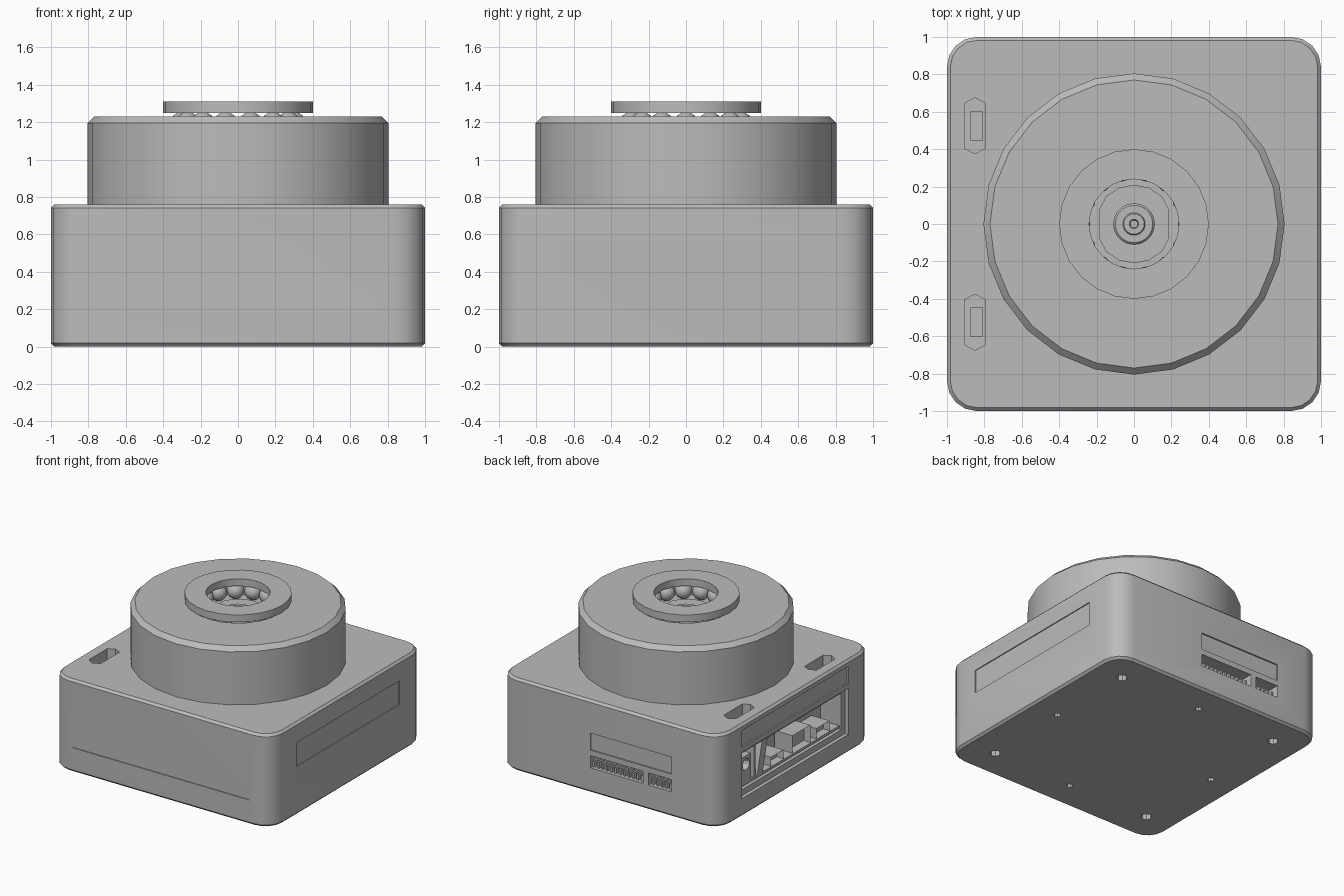
import bpy, bmesh, math
from mathutils import Matrix, Vector

if "Cube" in bpy.data.objects:
    bpy.data.objects.remove(bpy.data.objects["Cube"])

grey = bpy.data.materials.new("plain_grey")
grey.use_nodes = True
grey.diffuse_color = (0.5, 0.5, 0.5, 1)
grey.node_tree.nodes["Principled BSDF"].inputs["Base Color"].default_value = (0.5, 0.5, 0.5, 1)


def finish(name, bm):
    bmesh.ops.recalc_face_normals(bm, faces=bm.faces)
    mesh = bpy.data.meshes.new(name)
    bm.to_mesh(mesh)
    bm.free()
    mesh.materials.append(grey)
    obj = bpy.data.objects.new(name, mesh)
    bpy.context.collection.objects.link(obj)
    return obj


def smooth(obj, angle=30):
    bpy.ops.object.select_all(action='DESELECT')
    obj.select_set(True)
    bpy.context.view_layer.objects.active = obj
    bpy.ops.object.shade_smooth_by_angle(angle=math.radians(angle))


def add_box(bm, lo, hi):
    lo, hi = Vector(lo), Vector(hi)
    m = Matrix.Translation((lo + hi) / 2) @ Matrix.Diagonal((*(hi - lo), 1))
    return bmesh.ops.create_cube(bm, size=1, matrix=m)["verts"]


def box(name, lo, hi):
    bm = bmesh.new()
    add_box(bm, lo, hi)
    return finish(name, bm)


def prism(name, points, z0, z1):
    bm = bmesh.new()
    face = bm.faces.new([bm.verts.new((x, y, z0)) for x, y in points])
    top = bmesh.ops.extrude_face_region(bm, geom=[face])["geom"]
    bmesh.ops.translate(bm, verts=[v for v in top if isinstance(v, bmesh.types.BMVert)],
                        vec=(0, 0, z1 - z0))
    return finish(name, bm)


def circle(cx, cy, r, n):
    return [(cx + r * math.cos(2 * math.pi * i / n), cy + r * math.sin(2 * math.pi * i / n))
            for i in range(n)]


def lathe(name, profile, segs):
    """Turn a closed (radius, height) profile about the z axis."""
    bm = bmesh.new()
    rings = []
    for i in range(segs):
        a = 2 * math.pi * i / segs
        rings.append([bm.verts.new((r * math.cos(a), r * math.sin(a), z)) for r, z in profile])
    n = len(profile)
    for i in range(segs):
        p, q = rings[i], rings[(i + 1) % segs]
        for j in range(n):
            k = (j + 1) % n
            if profile[j][0] or profile[k][0]:
                bm.faces.new((p[j], q[j], q[k], p[k]))
    bmesh.ops.remove_doubles(bm, verts=bm.verts, dist=1e-5)
    obj = finish(name, bm)
    smooth(obj)
    return obj


def cut(target, cutter):
    cutter.hide_render = True
    mod = target.modifiers.new("cut", 'BOOLEAN')
    mod.operation, mod.solver, mod.object = 'DIFFERENCE', 'EXACT', cutter
    bpy.context.view_layer.objects.active = target
    bpy.ops.object.modifier_apply(modifier=mod.name)
    bpy.data.objects.remove(cutter)


# Housing: rounded square block with chamfered rims
bm = bmesh.new()
add_box(bm, (-1, -1, 0), (1, 1, 0.76))
bmesh.ops.bevel(bm, geom=[e for e in bm.edges if abs(e.verts[0].co.z - e.verts[1].co.z) > 0.1],
                offset=0.16, segments=4, profile=0.5, affect='EDGES')
bmesh.ops.bevel(bm, geom=[e for e in bm.edges if abs(e.verts[0].co.z - e.verts[1].co.z) < 0.01],
                offset=0.018, segments=1, affect='EDGES')
housing = finish("housing", bm)

# Shallow label panels and the front seam
cut(housing, box("right_panel_cut", (0.992, -0.67, 0.40), (1.1, 0.67, 0.595)))
cut(housing, box("front_seam_cut", (-0.8, -1.1, 0.2), (0.8, -0.992, 0.206)))
cut(housing, box("back_panel_cut", (-0.57, 0.988, 0.35), (0.17, 1.1, 0.49)))
cut(housing, box("port_label_cut", (-1.1, -0.68, 0.57), (-0.988, 0.7, 0.71)))

# Back connector slots and stepped port window
for x0, x1 in ((-0.31, 0.17), (-0.57, -0.36)):
    cut(housing, box("connector_cut", (x0, 0.86, 0.205), (x1, 1.1, 0.305)))
cut(housing, box("window_cut", (-1.1, -0.68, 0.15), (-0.97, 0.7, 0.53)))
cut(housing, box("window_deep_cut", (-1.1, -0.63, 0.2), (-0.78, 0.66, 0.5)))

# Pointed slots in the top
for s in (1, -1):
    y, w, h = s * 0.525, 0.055, 0.15
    pts = [(-0.85, y - h), (-0.85 + w, y - h + 0.03), (-0.85 + w, y + h - 0.03),
           (-0.85, y + h), (-0.85 - w, y + h - 0.03), (-0.85 - w, y - h + 0.03)]
    cut(housing, prism("slot_cut", pts, 0.62, 0.9))
    box("slot_insert", (-0.875, y - 0.08, 0.61), (-0.81, y + 0.08, 0.68))

# Screw holes underneath: four large at the corners, four small between
for i in range(4):
    a = i * math.pi / 2
    cut(housing, prism("small_hole_cut", circle(0.755 * math.cos(a), 0.755 * math.sin(a), 0.026, 8), -0.1, 0.06))
    a += math.pi / 4
    cut(housing, prism("large_hole_cut", circle(1.05 * math.cos(a), 1.05 * math.sin(a), 0.042, 8), -0.1, 0.08))
smooth(housing)

# Connector pins inside the back slots
bm = bmesh.new()
for x0, count in ((-0.29, 12), (-0.55, 5)):
    for i in range(count):
        x = x0 + i * 0.04
        add_box(bm, (x, 0.85, 0.205), (x + 0.016, 0.975, 0.255))
finish("connector_pins", bm)

# Circuit board and ports behind the window
box("circuit_board", (-0.96, -0.62, 0.215), (-0.77, 0.65, 0.235))


def port(name, y0, y1, z0, z1, depth=0.05):
    bm = bmesh.new()
    add_box(bm, (-0.955, y0, z0), (-0.79, y1, z1))
    bm.normal_update()
    front = min(bm.faces, key=lambda f: f.calc_center_median().x)
    bmesh.ops.inset_region(bm, faces=[front], thickness=0.015)
    bmesh.ops.translate(bm, verts=front.verts, vec=(depth, 0, 0))
    return finish(name, bm)


port("large_port", -0.25, -0.02, 0.235, 0.38)
port("small_port", -0.5, -0.33, 0.235, 0.32)
port("middle_port", 0.1, 0.26, 0.235, 0.31)
barrel = box("power_socket", (-0.96, 0.53, 0.235), (-0.79, 0.65, 0.45))
hole = prism("socket_cut", circle(0, 0, 0.045, 12), -0.1, 0.1)
hole.matrix_world = Matrix.Translation((-0.97, 0.59, 0.38)) @ Matrix.Rotation(math.pi / 2, 4, 'Y')
bpy.context.view_layer.update()
cut(barrel, hole)
box("upright_card", (-0.96, 0.47, 0.235), (-0.79, 0.49, 0.5))
lever = box("slanted_lever", (-0.08, -0.035, -0.14), (0.08, 0.035, 0.14))
lever.matrix_world = Matrix.Translation((-0.88, 0.38, 0.36)) @ Matrix.Rotation(0.25, 4, 'X')

# Round drum with an open bearing well
lathe("drum", [(0, 1.12), (0.37, 1.12), (0.37, 1.23), (0.77, 1.23),
               (0.805, 1.195), (0.805, 0.74), (0, 0.74)], 24)

# Output ring carried on a circle of balls
lathe("output_ring", [(0.24, 1.25), (0.4, 1.25), (0.4, 1.31), (0.24, 1.31)], 24)
bm = bmesh.new()
for x, y in circle(0, 0, 0.3, 14):
    bmesh.ops.create_uvsphere(bm, u_segments=12, v_segments=8, radius=0.066,
                              matrix=Matrix.Translation((x, y, 1.188)))
smooth(finish("bearing_balls", bm), 60)

# Centre hub with flats, stepped boss and screw recess
prism("hub_plate", [(max(-0.185, min(0.185, x)), y) for x, y in circle(0, 0, 0.21, 16)], 1.11, 1.16)
lathe("hub_boss", [(0, 1.165), (0.02, 1.165), (0.025, 1.18), (0.055, 1.18), (0.06, 1.17),
                   (0.1, 1.17), (0.11, 1.16), (0.11, 1.13), (0, 1.13)], 20)
